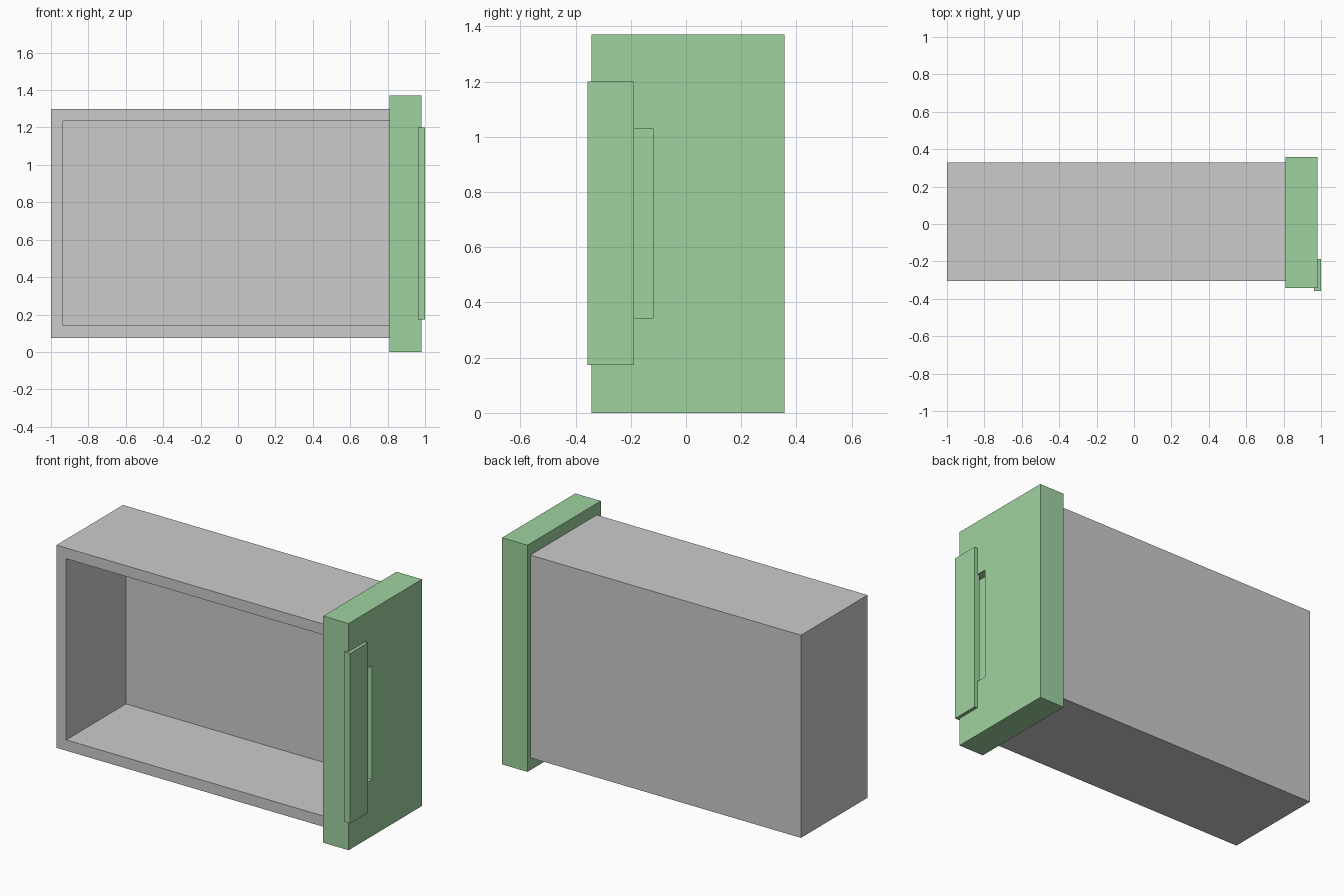
import bpy
import bmesh
from mathutils import Vector

if "Cube" in bpy.data.objects:
    bpy.data.objects.remove(bpy.data.objects["Cube"])


def box(name, lo, hi, mat=None):
    """Box object spanning two opposite corners."""
    lo, hi = Vector(lo), Vector(hi)
    bm = bmesh.new()
    bmesh.ops.create_cube(bm, size=1)
    bmesh.ops.scale(bm, vec=hi - lo, verts=bm.verts)
    bmesh.ops.translate(bm, vec=(lo + hi) / 2, verts=bm.verts)
    me = bpy.data.meshes.new(name)
    bm.to_mesh(me)
    bm.free()
    ob = bpy.data.objects.new(name, me)
    bpy.context.collection.objects.link(ob)
    if mat:
        me.materials.append(mat)
    return ob


def cut(target, name, lo, hi, mat=None):
    """Subtract a hidden box from the target."""
    cutter = box(name, lo, hi, mat)
    cutter.hide_render = True
    cutter.hide_set(True)
    mod = target.modifiers.new(name, 'BOOLEAN')
    mod.operation = 'DIFFERENCE'
    mod.solver = 'EXACT'
    mod.object = cutter


green = bpy.data.materials.new("green_front")
green.diffuse_color = (0.35, 0.65, 0.35, 1)
green.use_nodes = True
green.node_tree.nodes["Principled BSDF"].inputs["Base Color"].default_value = green.diffuse_color

# Drawer tray lying on its side: open to the front and closed at +x by the panel
WALL = 0.065
tray = box("drawer_tray", (-1, -0.305, 0.075), (0.81, 0.33, 1.30))
cut(tray, "tray_cutter", (-1 + WALL, -0.5, 0.075 + WALL),
    (0.9, 0.33 - WALL, 1.30 - WALL))

# Drawer front panel with a finger recess reaching under the grip
panel = box("front_panel", (0.81, -0.343, 0), (0.98, 0.357, 1.37), green)
cut(panel, "recess_cutter", (0.93, -0.26, 0.343), (1.1, -0.12, 1.03), green)

# Grip plate set into the panel over the recess
grip = box("grip_plate", (0.963, -0.357, 0.173), (1.0, -0.188, 1.20), green)
